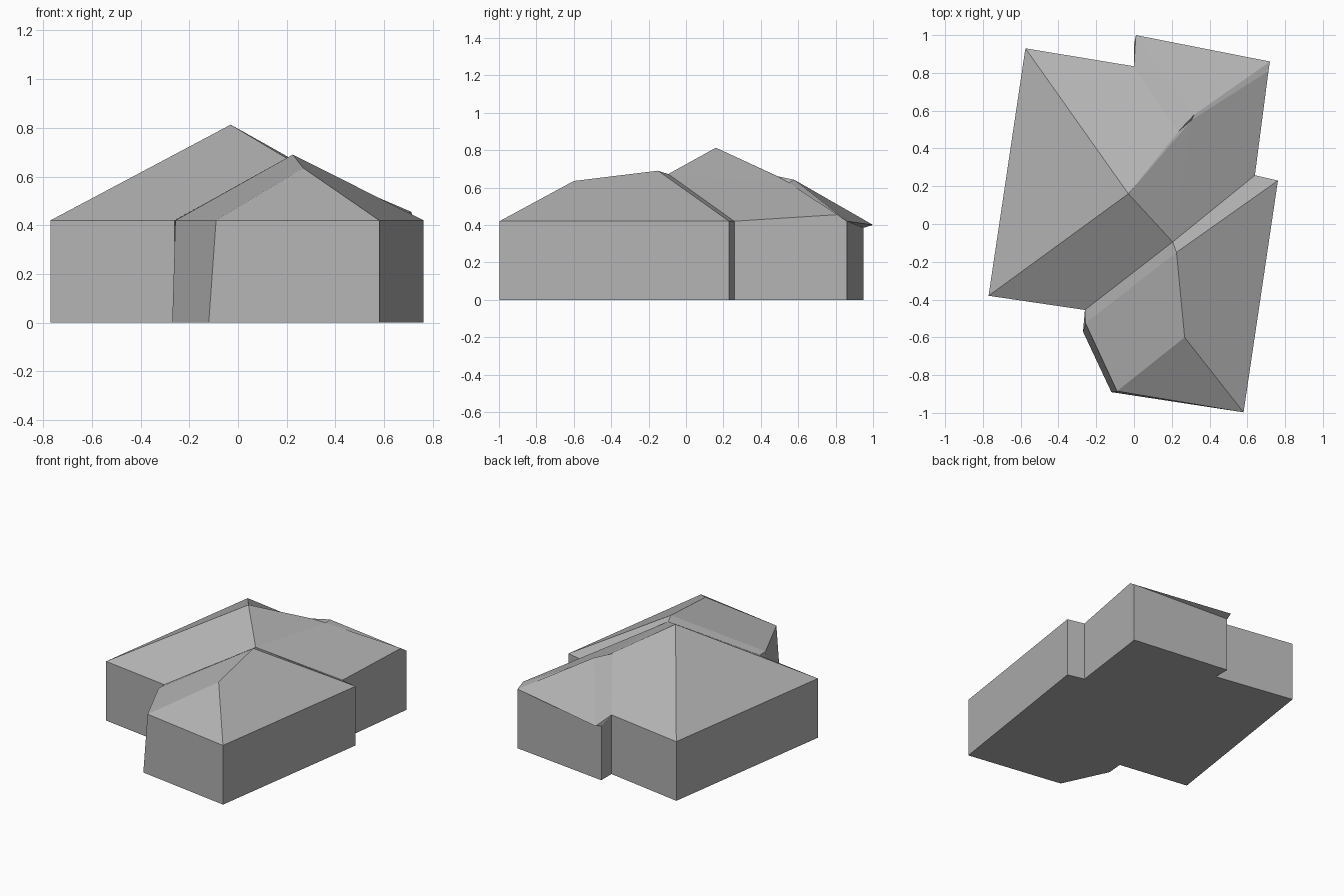
import bpy
import bmesh

cube = bpy.data.objects.get("Cube")
if cube:
    bpy.data.objects.remove(cube)

# Single plain grey
grey = bpy.data.materials.new("plain_grey")
grey.use_nodes = True
tone = (0.45, 0.45, 0.45, 1)
grey.diffuse_color = tone
grey.node_tree.nodes["Principled BSDF"].inputs["Base Color"].default_value = tone

EAVE = 0.42

# Eave corners, in order around the house
eaves = {
    "west_front": (-0.77, -0.38, EAVE),
    "wing_inner": (-0.26, -0.455, EAVE),
    "wing_side": (-0.257, -0.525, EAVE),
    "wing_west": (-0.09, -0.885, EAVE),
    "wing_east": (0.58, -0.997, EAVE),
    "wing_back": (0.762, 0.23, EAVE),
    "east_notch": (0.64, 0.258, EAVE),
    "east_rise": (0.712, 0.81, 0.455),
    "east_back": (0.72, 0.86, EAVE),
    "back_end": (0.0, 0.95, 0.385),
    "back_notch": (0.0, 0.835, EAVE),
    "west_back": (-0.575, 0.93, EAVE),
}

# Ridge, valley and overhang points
peaks = {
    "summit": (-0.03, 0.16, 0.813),
    "valley_top": (0.205, -0.095, 0.672),
    "wing_ridge_back": (0.225, -0.15, 0.69),
    "wing_ridge_front": (0.268, -0.6, 0.635),
    "saddle": (0.235, 0.49, 0.66),
    "low_peak": (0.305, 0.55, 0.625),
    "back_peak": (0.318, 0.578, 0.642),
    "overhang": (0.01, 1.0, 0.4),
}
points = {**eaves, **peaks}

# Two corners of the front wing lean outward at the foot
foot_shift = {"wing_side": (-0.013, -0.045), "wing_west": (-0.03, -0.005)}


def finish(name, bm):
    bmesh.ops.remove_doubles(bm, verts=bm.verts, dist=0.0005)
    mesh = bpy.data.meshes.new(name)
    bm.to_mesh(mesh)
    bm.free()
    mesh.materials.append(grey)
    obj = bpy.data.objects.new(name, mesh)
    bpy.context.collection.objects.link(obj)


def roof(name, *planes):
    """Build roof planes from named corners, all facing the sky."""
    bm = bmesh.new()
    for plane in planes:
        face = bm.faces.new([bm.verts.new(points[p]) for p in plane.split()])
        face.normal_update()
        if face.normal.z < 0:
            face.normal_flip()
    finish(name, bm)


# Walls and floor
bm = bmesh.new()
top, foot = [], []
for corner, (x, y, z) in eaves.items():
    dx, dy = foot_shift.get(corner, (0, 0))
    top.append(bm.verts.new((x, y, z)))
    foot.append(bm.verts.new((x + dx, y + dy, 0)))
for i in range(len(top)):
    j = (i + 1) % len(top)
    bm.faces.new((foot[i], foot[j], top[j], top[i]))
bm.faces.new(foot[::-1])
finish("walls_and_floor", bm)

# Main hipped roof
roof("main_roof",
     "west_front summit west_back",
     "west_front wing_inner valley_top summit",
     "summit valley_top low_peak",
     "valley_top east_notch east_rise low_peak",
     "summit saddle back_notch west_back",
     "summit low_peak saddle")

# Front wing roof
roof("front_wing_roof",
     "wing_inner wing_side wing_ridge_back valley_top",
     "wing_side wing_west wing_ridge_front wing_ridge_back",
     "wing_west wing_east wing_ridge_front",
     "wing_east wing_back wing_ridge_back wing_ridge_front",
     "wing_back east_notch valley_top wing_ridge_back")

# Back wing roof, overhanging at its far corner
roof("back_wing_roof",
     "back_notch saddle back_peak overhang",
     "saddle low_peak back_peak",
     "overhang back_peak east_back",
     "low_peak east_rise east_back back_peak")

# Underside and end of the overhang
bm = bmesh.new()
for plane in ("back_end overhang east_back", "back_end back_notch overhang"):
    bm.faces.new([bm.verts.new(points[p]) for p in plane.split()])
finish("overhang_soffit", bm)
